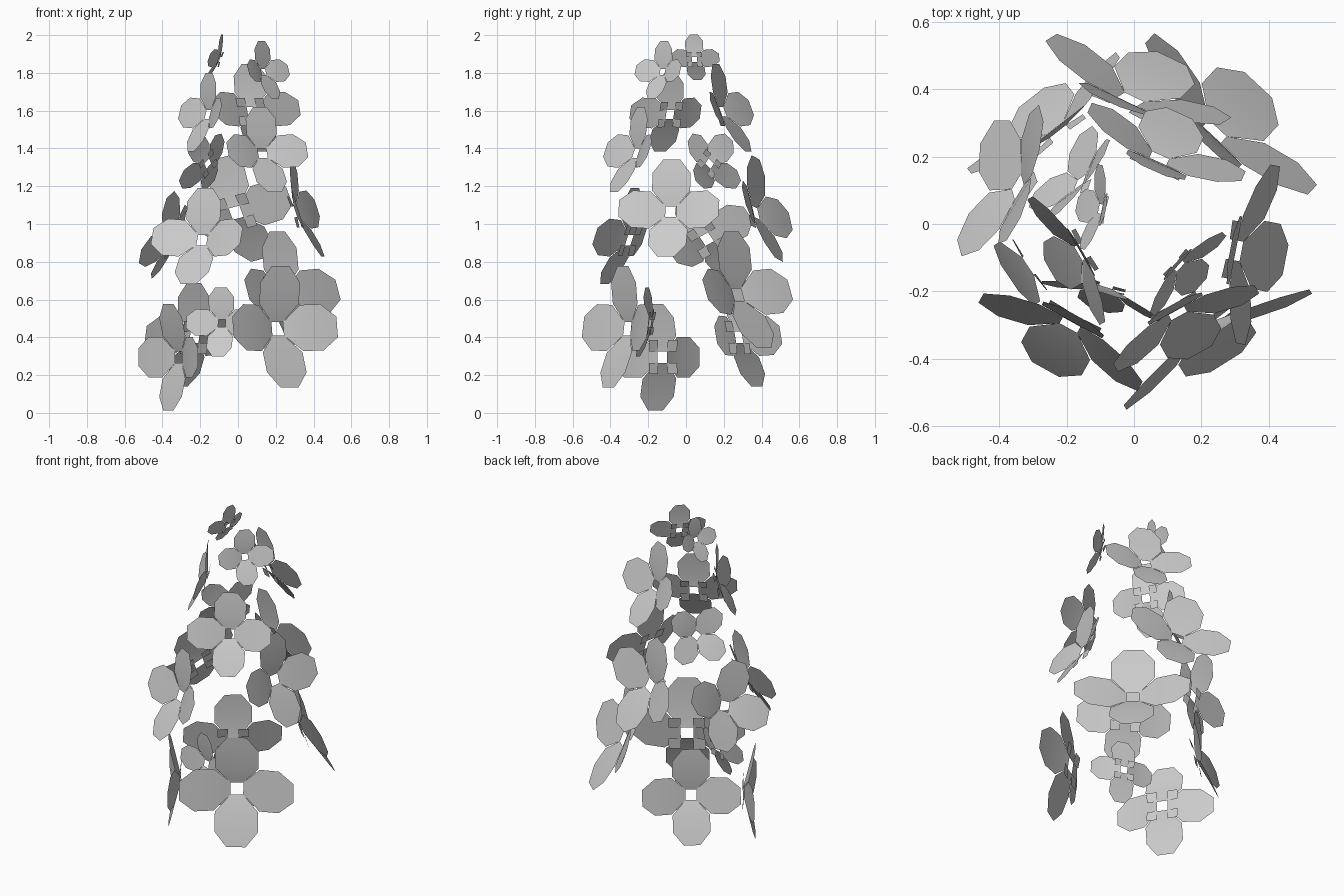
import bpy
from math import sin, cos, radians, pi
from mathutils import Matrix, Vector

if "Cube" in bpy.data.objects:
    bpy.data.objects.remove(bpy.data.objects["Cube"])

# Petal outline: (distance along petal, half width, forward lift) for a unit flower
PETAL = [(0.11, 0.11, 0.00), (0.40, 0.38, 0.10), (0.74, 0.38, 0.18), (1.00, 0.17, 0.23)]


def bloom_mesh():
    verts, faces = [], []
    for k in range(4):
        turn = Matrix.Rotation(k * pi / 2, 4, 'Z')
        # cupped petal
        b = len(verts)
        for r, w, h in PETAL:
            for s in (-1, 1):
                verts.append(turn @ Vector((s * w, r, h)))
        for i in range(0, 6, 2):
            faces.append((b + i, b + i + 1, b + i + 3, b + i + 2))
        # small sepal tab behind the gap between two petals
        b = len(verts)
        for p in ((0.11, 0.11, 0.0), (0.32, 0.11, -0.02), (0.32, 0.32, -0.03), (0.11, 0.32, -0.02)):
            verts.append(turn @ Vector(p))
        faces.append((b, b + 1, b + 2, b + 3))
    mesh = bpy.data.meshes.new("blossom")
    mesh.from_pydata([tuple(v) for v in verts], [], faces)
    for p in mesh.polygons:
        p.use_smooth = True
    return mesh


# Blossoms: centre x, y, z, radius, azimuth, upward tilt, roll (degrees)
BLOOMS = [
    (-0.315, -0.125, 0.295, 0.282, -146, 0, 0),
    (-0.23, 0.28, 0.40, 0.28, 128, 12, 0),
    (0.21, -0.31, 0.445, 0.325, -58, 8, 0),
    (-0.085, -0.19, 0.475, 0.185, -108, 8, 0),
    (0.24, 0.275, 0.625, 0.33, 47, 21, 0),
    (-0.19, -0.30, 0.915, 0.27, -119, 20, 0),
    (-0.345, 0.11, 0.92, 0.26, 160, 22, -28),
    (-0.01, 0.37, 1.06, 0.295, 69, 19, -14),
    (0.31, -0.08, 1.065, 0.27, -11, 18, 0),
    (-0.16, 0.125, 1.32, 0.185, 142, 18, 45),
    (0.13, -0.265, 1.375, 0.24, -61, 20, 0),
    (-0.16, -0.085, 1.58, 0.215, -150, 15, 0),
    (0.075, 0.195, 1.595, 0.25, 66, 22, 0),
    (0.135, -0.125, 1.805, 0.16, -42, 18, 0),
    (-0.10, 0.045, 1.872, 0.128, 168, 20, 0),
]

mesh = bloom_mesh()
for i, (x, y, z, r, az, el, roll) in enumerate(BLOOMS):
    a, e = radians(az), radians(el)
    n = Vector((cos(a) * cos(e), sin(a) * cos(e), sin(e)))
    t = Vector((-sin(a), cos(a), 0))
    u = n.cross(t)
    face_out = Matrix((t, u, n)).transposed().to_4x4()
    ob = bpy.data.objects.new(f"blossom_{i + 1}", mesh)
    bpy.context.collection.objects.link(ob)
    ob.matrix_world = (Matrix.Translation((x, y, z)) @ face_out
                       @ Matrix.Rotation(radians(roll), 4, 'Z') @ Matrix.Scale(r, 4))
